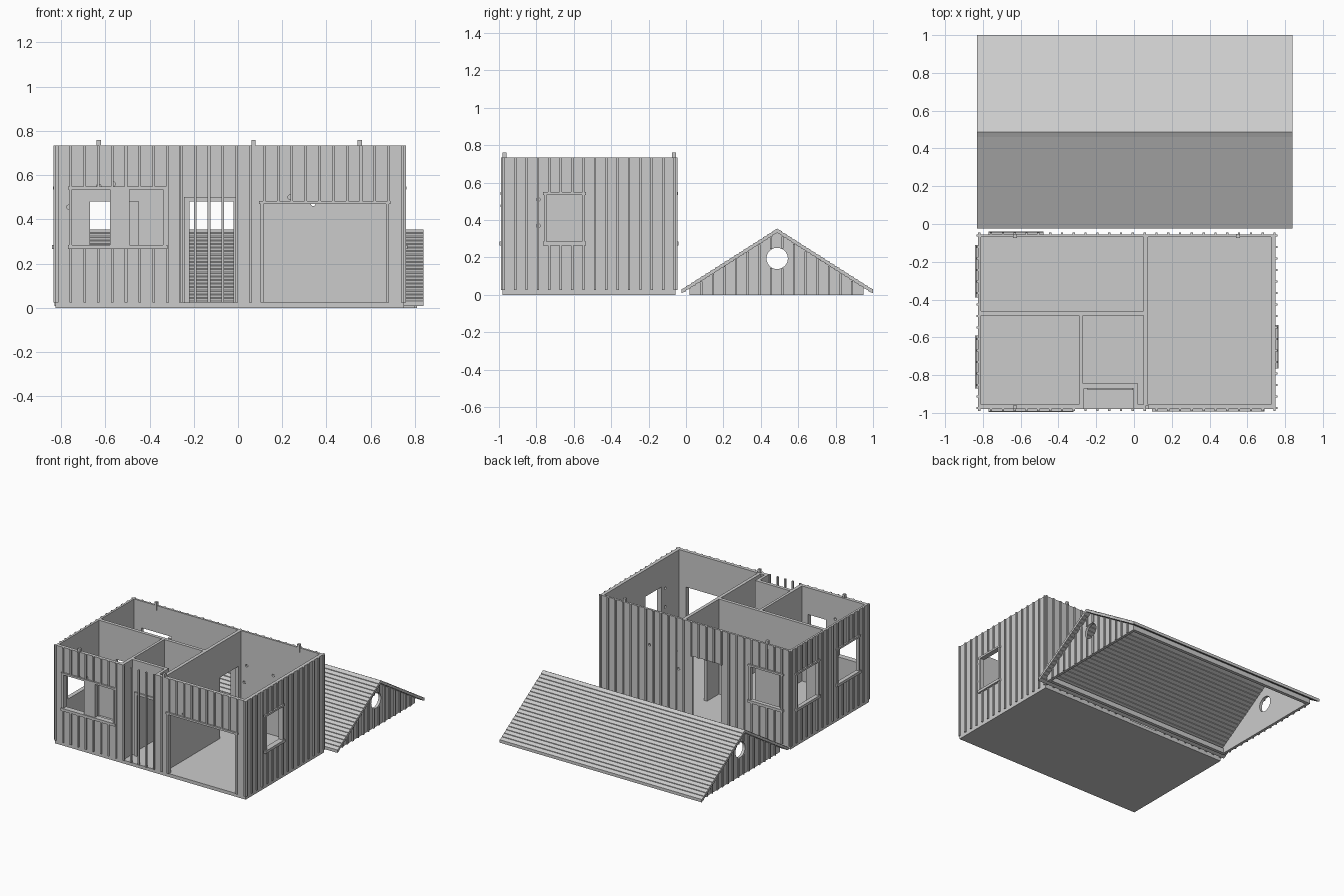
import bpy, bmesh
from mathutils import Matrix

cube = bpy.data.objects.get("Cube")
if cube:
    bpy.data.objects.remove(cube)

grey = bpy.data.materials.new("light grey")
grey.use_nodes = True
grey.diffuse_color = (0.6, 0.6, 0.6, 1)
grey.node_tree.nodes["Principled BSDF"].inputs["Base Color"].default_value = (0.6, 0.6, 0.6, 1)

TOP, FLOOR = 0.735, 0.025
X0, X1, Y0, Y1 = -0.825, 0.75, -0.98, -0.055
PITCH = 0.063


def add_object(name, bm):
    bmesh.ops.recalc_face_normals(bm, faces=bm.faces)
    mesh = bpy.data.meshes.new(name)
    bm.to_mesh(mesh)
    bm.free()
    mesh.materials.append(grey)
    obj = bpy.data.objects.new(name, mesh)
    bpy.context.collection.objects.link(obj)
    return obj


def add_box(bm, x, y, z):
    lo, hi = [min(p) for p in (x, y, z)], [max(p) for p in (x, y, z)]
    size = [b - a for a, b in zip(lo, hi)]
    mid = [(a + b) / 2 for a, b in zip(lo, hi)]
    bmesh.ops.create_cube(bm, size=1, matrix=Matrix.Translation(mid) @ Matrix.Diagonal((*size, 1)))


def boxes(name, *spans):
    bm = bmesh.new()
    for s in spans:
        add_box(bm, *s)
    return add_object(name, bm)


def round_cutter(axis, centre, radius, depth):
    bm = bmesh.new()
    turn = Matrix.Rotation(1.5707963, 4, "Y" if axis == "X" else "X")
    bmesh.ops.create_cone(bm, cap_ends=True, segments=32, radius1=radius, radius2=radius,
                          depth=depth, matrix=Matrix.Translation(centre) @ turn)
    return add_object("cutter", bm)


def cut(obj, cutter):
    mod = obj.modifiers.new("cut", "BOOLEAN")
    mod.operation, mod.solver, mod.object = "DIFFERENCE", "EXACT", cutter
    bpy.context.view_layer.objects.active = obj
    bpy.ops.object.modifier_apply(modifier=mod.name)
    bpy.data.objects.remove(cutter)


def extrude_x(name, profile, x0, x1):
    bm = bmesh.new()
    face = bm.faces.new([bm.verts.new((x0, y, z)) for y, z in profile])
    new = bmesh.ops.extrude_face_region(bm, geom=[face])["geom"]
    bmesh.ops.translate(bm, vec=(x1 - x0, 0, 0),
                        verts=[v for v in new if isinstance(v, bmesh.types.BMVert)])
    return add_object(name, bm)


# Openings on each outside wall: (start, end, bottom, top)
W0, W1, DOOR = 0.285, 0.535, 0.48
SIDES = {
    "front": [(-0.75, -0.58, W0, W1), (-0.49, -0.34, W0, W1), (0.115, 0.67, FLOOR, 0.47)],
    "back": [(-0.75, -0.50, W0, W1), (-0.25, -0.015, FLOOR, DOOR)],
    "left": [(-0.85, -0.61, W0, W1), (-0.37, -0.13, W0, W1)],
    "right": [(-0.745, -0.555, W0, W1)],
}
PLANE = {"front": (1, Y0, -1), "back": (1, Y1, 1), "left": (0, X0, -1), "right": (0, X1, 1)}


def on_side(side, u, z, inner, outer):
    """Spans of a box lying on an outside wall."""
    axis, plane, sign = PLANE[side]
    d = (plane + sign * inner, plane + sign * outer)
    return (u, d, z) if axis else (d, u, z)


# House shell: one block hollowed by rooms and openings
house = boxes("house_walls", ((X0, X1), (Y0, Y1), (0, TOP)))
hollows = [
    ((-0.81, 0.05), (-0.46, -0.07)),
    ((0.075, 0.725), (-0.955, -0.07)),
    ((-0.81, -0.29), (-0.955, -0.485)),
    ((-0.27, 0.05), (-0.845, -0.485)),
    ((0.02, 0.05), (-0.955, -0.8)),
    ((-0.265, -0.002), (-1.1, -0.87)),
]
for x, y in hollows:
    cut(house, boxes("cutter", (x, y, (FLOOR, 1))))
doorways = [
    ((-0.67, -0.45), (-0.5, -0.44), DOOR),
    ((-0.25, 0.0), (-0.5, -0.44), 0.5),
    ((-0.22, -0.02), (-0.89, -0.82), DOOR),
    ((0.03, 0.1), (-0.32, -0.1), DOOR),
]
for x, y, top in doorways:
    cut(house, boxes("cutter", (x, y, (FLOOR, top))))
for side, openings in SIDES.items():
    for a, b, z0, z1 in openings:
        cut(house, boxes("cutter", on_side(side, (a, b), (z0, z1), -0.04, 0.04)))

# Small round wire holes
for x, z in [(-0.63, 0.55), (-0.565, 0.56), (-0.765, 0.455), (-0.568, 0.475), (0.235, 0.5)]:
    cut(house, round_cutter("Y", (x, Y0, z), 0.01, 0.08))
for x, z in [(0.34, 0.47), (0.12, 0.485), (0.1, 0.355)]:
    cut(house, round_cutter("Y", (x, Y1, z), 0.01, 0.08))
for z in (0.37, 0.51):
    cut(house, round_cutter("X", (X1, -0.79, z), 0.01, 0.08))


def clear_runs(u, openings):
    """Heights left free at position u once the openings are skipped."""
    runs, z = [], FLOOR
    for a, b, z0, z1 in sorted(openings, key=lambda o: o[2]):
        if a - 0.015 < u < b + 0.015:
            if z0 > z:
                runs.append((z, z0))
            z = z1
    return runs + [(z, TOP)]


# Vertical battens; those on the front carry on across the porch as slats
for side, openings in SIDES.items():
    lo, hi = (X0, X1) if PLANE[side][0] else (Y0, Y1)
    count = round((hi - lo) / PITCH)
    strips = []
    for i in range(count + 1):
        u = lo + 0.006 + (hi - lo - 0.012) * i / count
        for run in clear_runs(u, openings):
            strips.append(on_side(side, (u - 0.006, u + 0.006), run, -0.004, 0.009))
    boxes(side + "_battens", *strips)


# Trim: lintel, sill and jambs around each opening
def trim(name, side, a, b, z0, z1, sill=True):
    parts = [on_side(side, (a - 0.02, b + 0.02), (z1, z1 + 0.014), -0.002, 0.012)]
    for u in (a - 0.014, b):
        parts.append(on_side(side, (u, u + 0.014), (z0, z1), -0.002, 0.01))
    if sill:
        parts.append(on_side(side, (a - 0.02, b + 0.02), (z0 - 0.02, z0), -0.002, 0.016))
    boxes(name, *parts)


for side in ("back", "left", "right"):
    for i, (a, b, z0, z1) in enumerate(SIDES[side]):
        if z0 > FLOOR:
            trim(f"{side}_window_trim_{i + 1}", side, a, b, z0, z1)
trim("front_window_trim", "front", -0.75, -0.34, W0, W1)
boxes("front_window_post", on_side("front", (-0.58, -0.49), (W0, W1), -0.002, 0.01))
trim("garage_trim", "front", 0.115, 0.67, FLOOR, 0.47, sill=False)

# Front door frame inside the porch
boxes("front_door_frame",
      ((-0.245, -0.22), (-0.88, -0.868), (FLOOR, 0.5)),
      ((-0.02, -0.005), (-0.88, -0.868), (FLOOR, 0.5)),
      ((-0.22, -0.02), (-0.88, -0.868), (DOOR, 0.5)))

# Locating pegs on the wall tops
pegs = [(-0.63, -0.97), (0.07, -0.97), (-0.63, -0.064), (0.55, -0.064)]
boxes("roof_pegs", *[((x - 0.01, x + 0.01), (y - 0.01, y + 0.01), (0.7, 0.76)) for x, y in pegs])

# Roof set down behind the house: lapped boards on both slopes
EAVE, RIDGE, END = -0.025, 0.4875, 1.0
LOW, HIGH, BOARDS, LAP, THICK = 0.028, 0.354, 20, 0.005, 0.022


def slope(y):
    t = 1 - abs(y - RIDGE) / (RIDGE - EAVE)
    return LOW + (HIGH - LOW) * t


rise = []
for i in range(BOARDS):
    y = EAVE + (RIDGE - EAVE) * i / BOARDS
    rise += [(y, slope(y) - LAP / 2), (y, slope(y) + LAP / 2)]
upper = rise[1:] + [(RIDGE, HIGH)] + [(2 * RIDGE - y, z) for y, z in reversed(rise[1:])]
under = [(y, z - THICK) for y, z in reversed(upper)]
extrude_x("roof_boards", upper + under, -0.83, 0.84)

# Gable walls with round windows and battens
G0, G1, HOLE_Z, HOLE_R = 0.02, 0.95, 0.195, 0.057
under_z = lambda y: slope(y) - THICK + 0.002
outline = [(G0, 0), (G1, 0), (G1, under_z(G1)), (RIDGE, under_z(RIDGE)), (G0, under_z(G0))]
for name, x, out in (("left_gable", -0.79, -1), ("right_gable", 0.80, 1)):
    gable = extrude_x(name, outline, x, x - out * 0.02)
    cut(gable, round_cutter("X", (x, RIDGE, HOLE_Z), HOLE_R, 0.1))
    strips = []
    for i in range(1, 15):
        y = G0 + (G1 - G0) * i / 15
        top = under_z(y) - 0.004
        gap = HOLE_R ** 2 - (y - RIDGE) ** 2
        half = gap ** 0.5 + 0.004 if gap > 0 else 0
        runs = [(0, HOLE_Z - half), (HOLE_Z + half, top)] if half else [(0, top)]
        strips += [((x - out * 0.003, x + out * 0.009), (y - 0.006, y + 0.006), r) for r in runs]
    boxes(name + "_battens", *strips)

# Low walls under the eaves
boxes("eave_walls",
      ((-0.77, 0.78), (G0, G0 + 0.025), (0, under_z(G0))),
      ((-0.77, 0.78), (G1 - 0.025, G1), (0, under_z(G1))))
